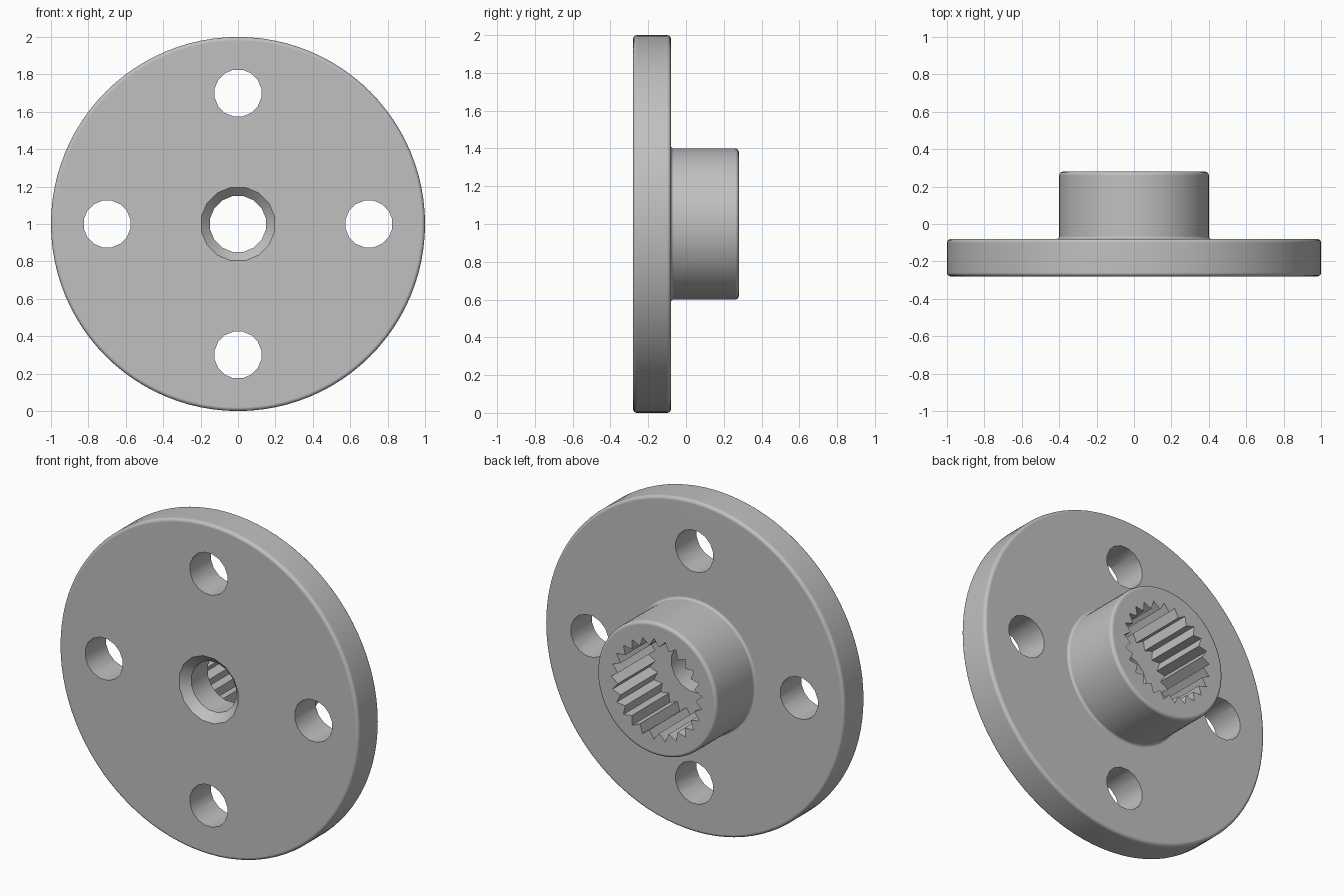
import bpy, bmesh, math
from math import pi, sin, cos

cube = bpy.data.objects.get("Cube")
if cube:
    bpy.data.objects.remove(cube, do_unlink=True)

AXIS_Z = 1.0          # height of the disc's axis
FRONT, STEP, BACK = -0.28, -0.08, 0.28

grey = bpy.data.materials.new("satin grey")
grey.use_nodes = True
colour = (0.53, 0.53, 0.53, 1)
grey.diffuse_color = colour
grey.node_tree.nodes["Principled BSDF"].inputs["Base Color"].default_value = colour


def add_object(name, bm):
    bmesh.ops.recalc_face_normals(bm, faces=bm.faces)
    mesh = bpy.data.meshes.new(name)
    bm.to_mesh(mesh)
    bm.free()
    mesh.materials.append(grey)
    obj = bpy.data.objects.new(name, mesh)
    bpy.context.collection.objects.link(obj)
    return obj


def loft(name, rings):
    """Closed solid through rings of points with equal counts."""
    bm = bmesh.new()
    loops = [[bm.verts.new(p) for p in ring] for ring in rings]
    n = len(loops[0])
    for a, b in zip(loops, loops[1:]):
        for i in range(n):
            j = (i + 1) % n
            bm.faces.new((a[i], a[j], b[j], b[i]))
    bm.faces.new(loops[0])
    bm.faces.new(loops[-1])
    return add_object(name, bm)


def ring(radii, y, x=0.0, z=AXIS_Z, phase=0.0):
    n = len(radii)
    return [(x + r * cos(2 * pi * (i + phase) / n), y,
             z + r * sin(2 * pi * (i + phase) / n)) for i, r in enumerate(radii)]


def lathe(name, profile, sides, **place):
    return loft(name, [ring([r] * sides, y, **place) for r, y in profile])


def arc(r, y, radius, start, end, steps=4):
    angles = [math.radians(start + (end - start) * i / steps) for i in range(steps + 1)]
    return [(r + radius * cos(a), y + radius * sin(a)) for a in angles]


# Disc and hub in one turned profile with rounded edges and a root fillet
e, f = 0.02, 0.015
profile = (arc(1 - e, FRONT + e, e, -90, 0) + arc(1 - e, STEP - e, e, 0, 90)
           + arc(0.4 + f, STEP + f, f, 270, 180) + arc(0.4 - e, BACK - e, e, 0, 90))
flange = lathe("flanged_hub", profile, 96)

# Centre bore with a countersink at the front
cutters = [lathe("bore_cutter", [(0.22, FRONT - 0.02), (0.152, FRONT + 0.048),
                                 (0.152, 0.0)], 16, phase=0.5)]

# Toothed socket entering from the back
teeth = 25
tooth_radii = [0.305, 0.26] * teeth
cutters.append(loft("socket_cutter", [ring(tooth_radii, STEP + 0.005),
                                      ring(tooth_radii, BACK + 0.1)]))

# Four mounting holes
for k in range(4):
    a = k * pi / 2
    cutters.append(lathe("mounting_hole_cutter", [(0.127, -0.5), (0.127, 0.2)], 16,
                         x=0.7 * cos(a), z=AXIS_Z + 0.7 * sin(a), phase=0.5))

bpy.ops.object.select_all(action="DESELECT")
bpy.context.view_layer.objects.active = flange
flange.select_set(True)
for cutter in cutters:
    cutter.hide_render = True
    mod = flange.modifiers.new("cut", "BOOLEAN")
    mod.operation, mod.solver, mod.object = "DIFFERENCE", "EXACT", cutter
    bpy.ops.object.modifier_apply(modifier=mod.name)
    bpy.data.objects.remove(cutter, do_unlink=True)

# Smooth turned surfaces, crisp teeth and hole rims
bpy.ops.object.shade_smooth_by_angle(angle=math.radians(30))
normals = flange.modifiers.new("flat_face_normals", "WEIGHTED_NORMAL")
normals.keep_sharp = True
